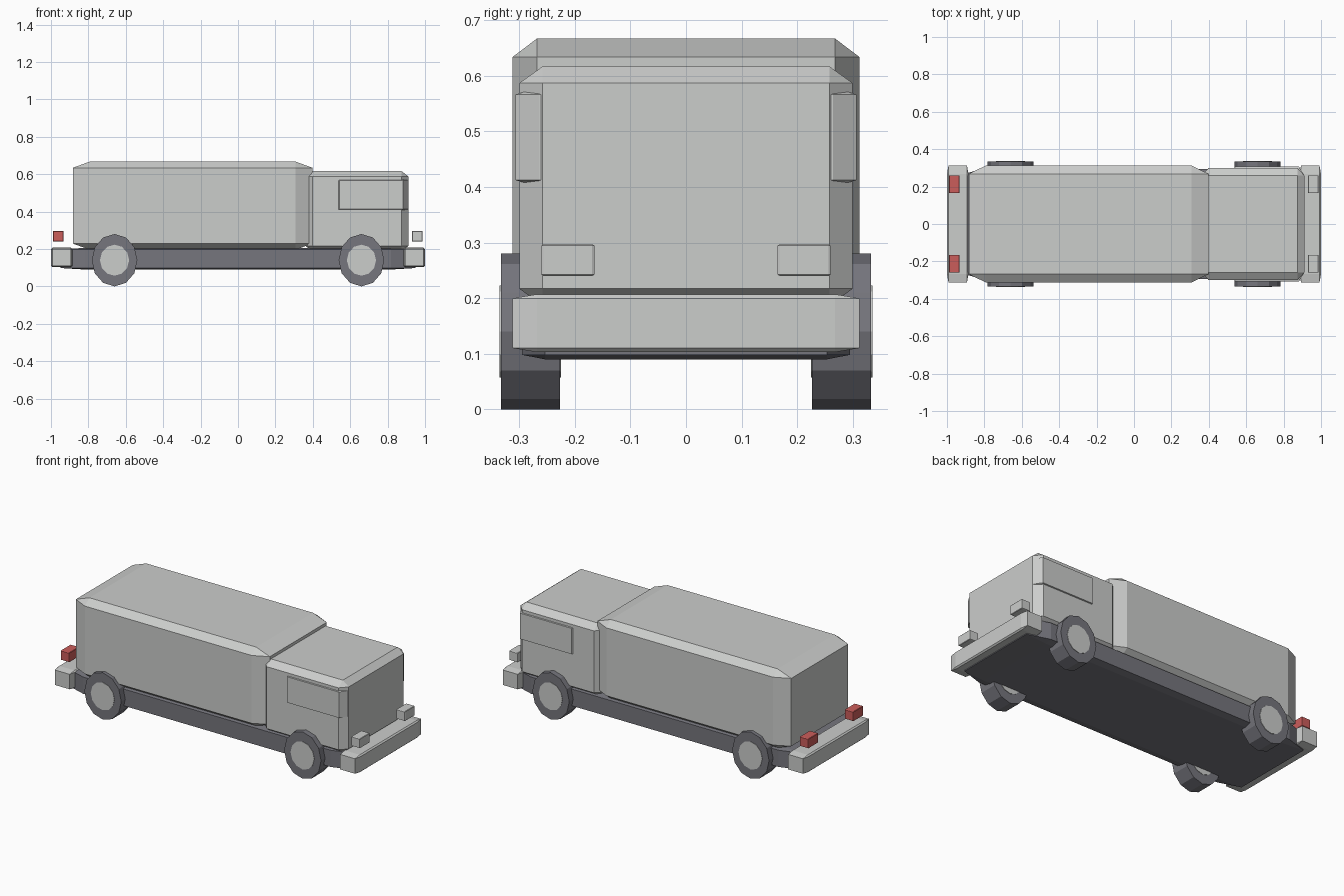
import bpy, bmesh, math
from mathutils import Matrix, Vector

cube = bpy.data.objects.get("Cube")
if cube:
    bpy.data.objects.remove(cube, do_unlink=True)


def material(name, rgb):
    mat = bpy.data.materials.new(name)
    mat.use_nodes = True
    mat.diffuse_color = (*rgb, 1)
    mat.node_tree.nodes["Principled BSDF"].inputs["Base Color"].default_value = (*rgb, 1)
    return mat


light_grey = material("light grey paint", (0.60, 0.61, 0.60))
dark_grey = material("dark grey", (0.18, 0.18, 0.205))
red = material("red lamp", (0.60, 0.11, 0.105))


def finish(name, bm, mat):
    bmesh.ops.recalc_face_normals(bm, faces=bm.faces)
    mesh = bpy.data.meshes.new(name)
    bm.to_mesh(mesh)
    bm.free()
    mesh.materials.append(mat)
    obj = bpy.data.objects.new(name, mesh)
    bpy.context.scene.collection.objects.link(obj)
    return obj


def block(name, x, y, z, mat, chamfer=0.14):
    """Box between (min, max) pairs; the chamfer is a share of each half size."""
    low, high = map(Vector, zip(x, y, z))
    bm = bmesh.new()
    bmesh.ops.create_cube(bm, size=2)
    bmesh.ops.bevel(bm, geom=bm.edges[:], offset=chamfer, segments=1,
                    affect='EDGES', profile=0.5)
    bmesh.ops.scale(bm, vec=(high - low) / 2, verts=bm.verts)
    bmesh.ops.translate(bm, vec=(high + low) / 2, verts=bm.verts)
    return finish(name, bm, mat)


def disc(name, centre, half_x, half_z, depth, mat):
    """Twelve-sided cylinder along y with a vertex at the bottom."""
    bm = bmesh.new()
    bmesh.ops.create_cone(bm, cap_ends=True, segments=12, radius1=1, radius2=1, depth=1)
    bmesh.ops.rotate(bm, matrix=Matrix.Rotation(math.pi / 2, 3, 'X'), verts=bm.verts)
    bmesh.ops.scale(bm, vec=(half_x, depth, half_z), verts=bm.verts)
    bmesh.ops.translate(bm, vec=centre, verts=bm.verts)
    return finish(name, bm, mat)


# Chassis and bodies
block("chassis", (-0.95, 0.95), (-0.295, 0.295), (0.09, 0.206), dark_grey)
block("cargo_body", (-0.883, 0.398), (-0.312, 0.312), (0.196, 0.667), light_grey)
block("cab", (0.36, 0.912), (-0.30, 0.30), (0.187, 0.617), light_grey)
block("cab_window_band", (0.514, 0.909), (-0.307, 0.307), (0.40, 0.579), light_grey)

# Bumpers
block("front_bumper", (0.885, 1.0), (-0.312, 0.312), (0.103, 0.207), light_grey)
block("rear_bumper", (-1.0, -0.885), (-0.312, 0.312), (0.103, 0.207), light_grey)

for side, s in (("left", 1), ("right", -1)):
    # Lamps
    lamp_y = sorted((s * 0.165, s * 0.26))
    block(side + "_headlight", (0.93, 0.987), lamp_y, (0.24, 0.297), light_grey, 0.08)
    block(side + "_tail_light", (-0.99, -0.933), lamp_y, (0.24, 0.297), red, 0.08)
    # Wheels
    for end, x in (("front", 0.66), ("rear", -0.66)):
        disc(f"{end}_{side}_tyre", (x, s * 0.28, 0.14), 0.122, 0.14, 0.106, dark_grey)
        disc(f"{end}_{side}_hub", (x, s * 0.28, 0.14), 0.078, 0.083, 0.111, light_grey)
